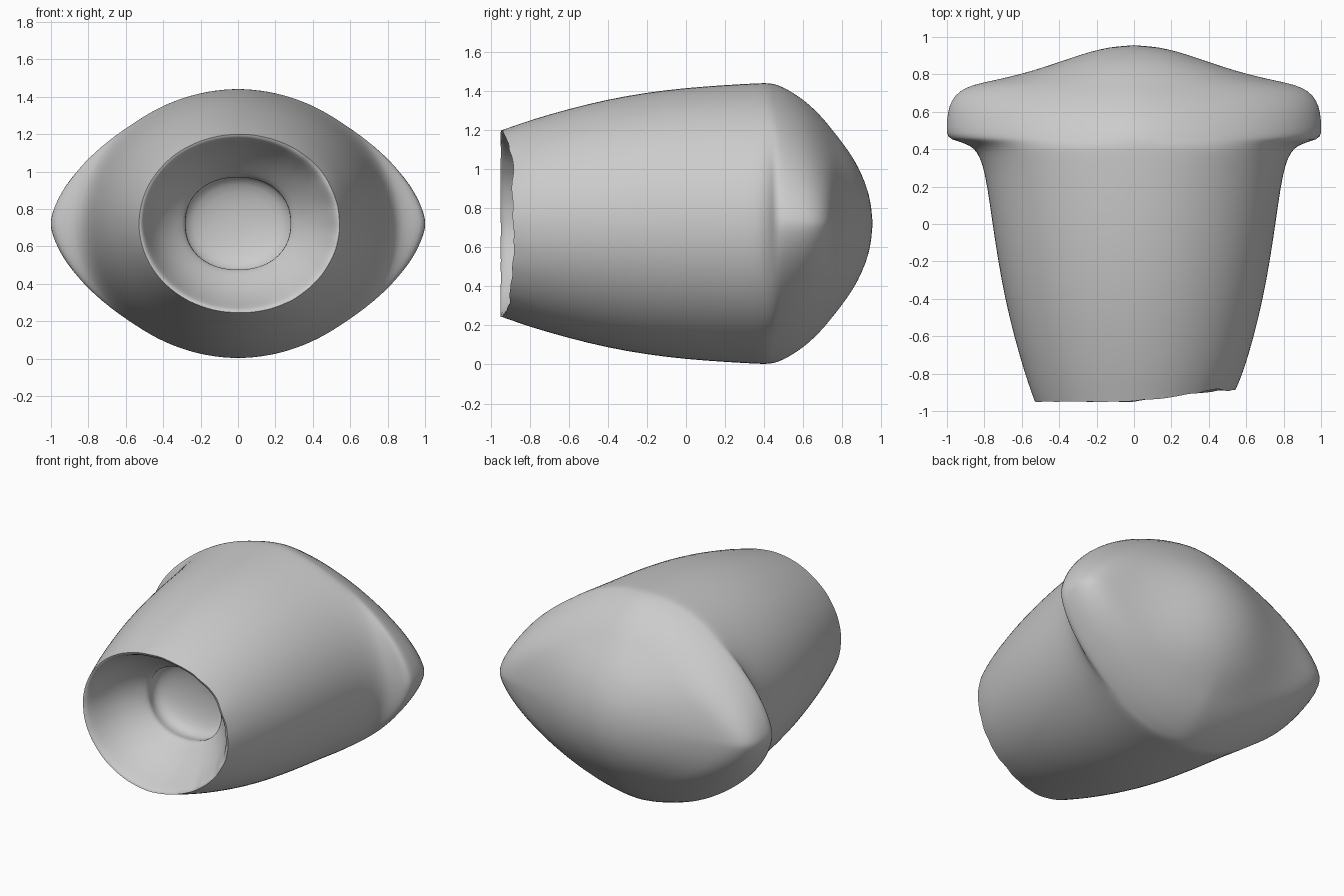
import bpy, bmesh, math, random

random.seed(4)
N = 64
ZC = 0.722
# ragged wear along the +x side of the front lip
jag = [random.uniform(-0.012, 0.012) for _ in range(N)]


def spow(v, p):
    return math.copysign(abs(v) ** p, v)


def loft(name, rings, tip, levels):
    """Rings: (y, half width, half height, exponent, lip wear, z shift)."""
    bm = bmesh.new()
    loops = []
    for y, w, h, n, wear, dz in rings:
        loop = []
        for i in range(N):
            a = 2 * math.pi * i / N
            c, s = math.cos(a), math.sin(a)
            side = max(0.0, c)
            dy = wear * (0.07 * side ** 0.8 + (jag[i] if side > 0.1 else jag[i] * 0.2))
            grow = 1 + dy * 0.4
            loop.append(bm.verts.new((w * grow * spow(c, 2 / n), y + dy,
                                      ZC + dz + h * grow * spow(s, 2 / n))))
        loops.append(loop)
    for r0, r1 in zip(loops, loops[1:]):
        for i in range(N):
            j = (i + 1) % N
            bm.faces.new((r0[i], r0[j], r1[j], r1[i]))
    end = bm.verts.new(tip)
    for i in range(N):
        bm.faces.new((loops[-1][i], loops[-1][(i + 1) % N], end))
    bmesh.ops.recalc_face_normals(bm, faces=bm.faces)
    me = bpy.data.meshes.new(name)
    bm.to_mesh(me)
    bm.free()
    for p in me.polygons:
        p.use_smooth = True
    ob = bpy.data.objects.new(name, me)
    bpy.context.collection.objects.link(ob)
    mod = ob.modifiers.new("smooth", 'SUBSURF')
    mod.levels = mod.render_levels = levels
    return ob


# tapered body, flared side lugs and domed back
loft("outer_shell", [
    (-0.95, 0.53, 0.477, 2.0, 1, 0),
    (-0.92, 0.542, 0.487, 2.0, 0.9, 0),
    (-0.80, 0.584, 0.53, 2.0, 0.3, 0),
    (-0.60, 0.642, 0.588, 2.0, 0, 0),
    (-0.40, 0.69, 0.637, 2.0, 0, 0),
    (-0.20, 0.727, 0.672, 2.0, 0, 0),
    (0.00, 0.757, 0.696, 2.0, 0, 0),
    (0.20, 0.785, 0.71, 2.0, 0, 0),
    (0.32, 0.81, 0.717, 2.0, 0, 0),
    (0.385, 0.84, 0.72, 1.97, 0, 0),
    (0.42, 0.875, 0.72, 1.9, 0, 0),
    (0.445, 0.95, 0.716, 1.75, 0, 0),
    (0.46, 1.0, 0.713, 1.66, 0, 0),
    (0.51, 1.005, 0.695, 1.63, 0, 0),
    (0.60, 0.998, 0.637, 1.6, 0, 0),
    (0.66, 0.978, 0.583, 1.56, 0, 0),
    (0.71, 0.938, 0.53, 1.52, 0, 0),
    (0.745, 0.865, 0.485, 1.52, 0, 0),
    (0.77, 0.74, 0.455, 1.6, 0, 0),
    (0.80, 0.61, 0.415, 1.72, 0, 0),
    (0.84, 0.475, 0.36, 1.85, 0, 0),
    (0.88, 0.36, 0.295, 1.95, 0, 0),
    (0.92, 0.24, 0.205, 2.0, 0, 0),
    (0.945, 0.135, 0.12, 2.0, 0, 0),
], (0, 0.957, ZC), 1)

# recessed socket inside the mouth: funnel, ledge and shallow back bowl
loft("inner_socket", [
    (-0.95, 0.53, 0.477, 2.0, 1, 0),
    (-0.945, 0.512, 0.46, 2.0, 1, 0),
    (-0.91, 0.497, 0.445, 2.0, 0.8, 0),
    (-0.80, 0.46, 0.40, 2.0, 0.3, 0),
    (-0.70, 0.40, 0.335, 2.0, 0, 0),
    (-0.62, 0.32, 0.265, 2.0, 0, 0),
    (-0.59, 0.275, 0.242, 2.2, 0, 0),
    (-0.56, 0.285, 0.25, 2.2, 0, 0),
    (-0.50, 0.30, 0.26, 2.1, 0, 0),
    (-0.45, 0.25, 0.22, 2.0, 0, 0),
    (-0.42, 0.13, 0.12, 2.0, 0, 0),
], (0.02, -0.41, ZC), 1)
